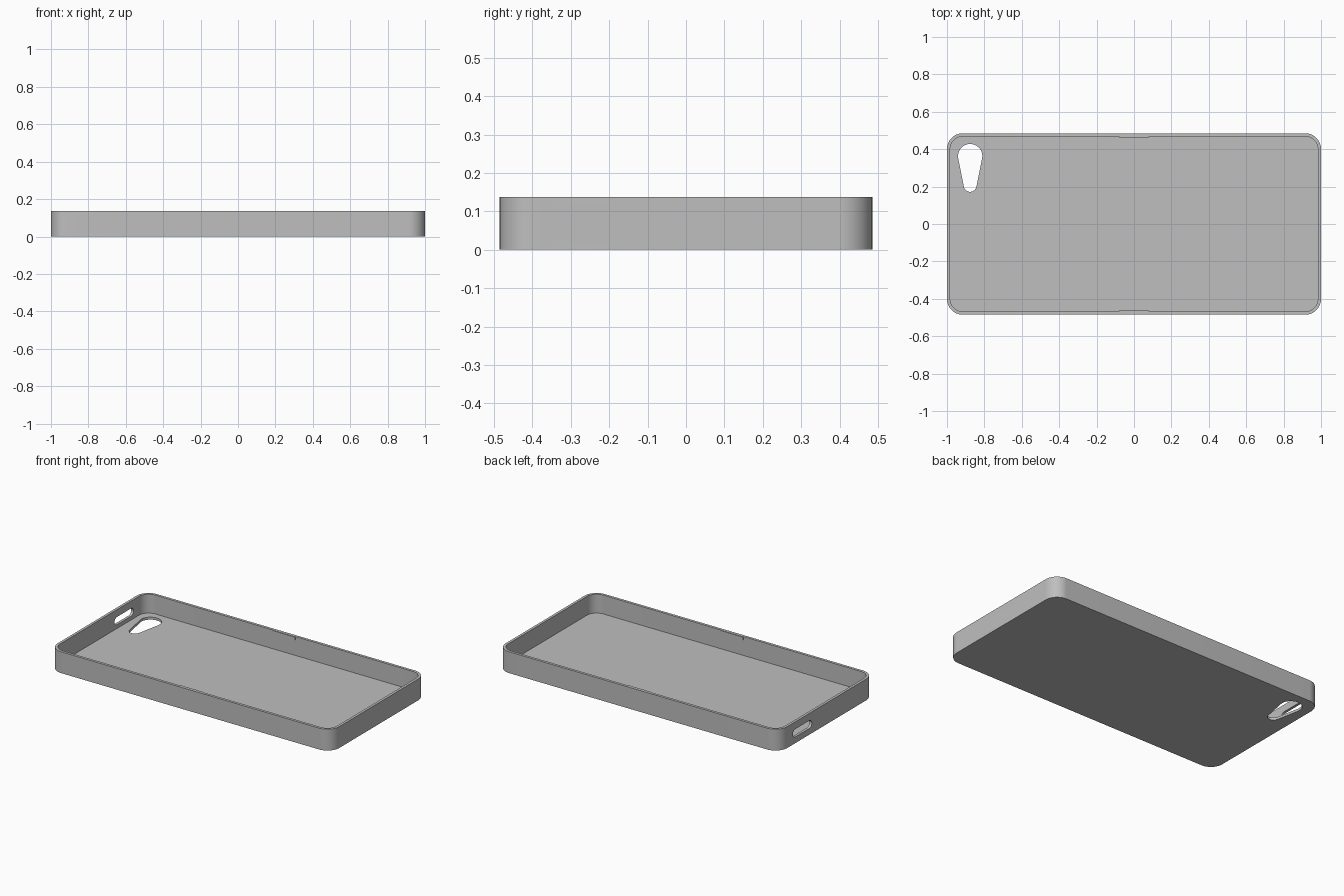
import bpy
import bmesh
from math import cos, sin, pi, asin
from mathutils import Matrix, Vector

cube = bpy.data.objects.get("Cube")
if cube:
    bpy.data.objects.remove(cube, do_unlink=True)

HALF_X, HALF_Y, HEIGHT = 1.0, 0.485, 0.137
WALL, FLOOR, RADIUS = 0.017, 0.016, 0.085
SLOT_Z, SLOT_R = 0.065, 0.025

grey = bpy.data.materials.new("case grey")
grey.use_nodes = True
colour = (0.52, 0.52, 0.52, 1)
grey.diffuse_color = colour
grey.node_tree.nodes["Principled BSDF"].inputs["Base Color"].default_value = colour


def arc(cx, cy, r, start, end, steps=16):
    angles = [start + (end - start) * i / steps for i in range(steps + 1)]
    return [(cx + r * cos(a), cy + r * sin(a)) for a in angles]


def rounded_rectangle(hx, hy, r):
    points = []
    for i, (sx, sy) in enumerate([(1, 1), (-1, 1), (-1, -1), (1, -1)]):
        points += arc(sx * (hx - r), sy * (hy - r), r, i * pi / 2, (i + 1) * pi / 2)
    return points


def slot(start, end):
    return (arc(end - SLOT_R, SLOT_Z, SLOT_R, -pi / 2, pi / 2)
            + arc(start + SLOT_R, SLOT_Z, SLOT_R, pi / 2, 3 * pi / 2))


def prism(name, outline, low, high, matrix=Matrix()):
    """Extrude a closed outline from low to high, then place it with the matrix."""
    bm = bmesh.new()
    face = bm.faces.new([bm.verts.new((x, y, low)) for x, y in outline])
    grown = bmesh.ops.extrude_face_region(bm, geom=[face])["geom"]
    bmesh.ops.translate(bm, vec=Vector((0, 0, high - low)),
                        verts=[v for v in grown if isinstance(v, bmesh.types.BMVert)])
    bm.transform(matrix)
    bmesh.ops.recalc_face_normals(bm, faces=bm.faces)
    mesh = bpy.data.meshes.new(name)
    bm.to_mesh(mesh)
    bm.free()
    mesh.materials.append(grey)
    obj = bpy.data.objects.new(name, mesh)
    bpy.context.collection.objects.link(obj)
    return obj


def cut(target, cutter):
    bpy.context.view_layer.objects.active = target
    mod = target.modifiers.new("cut", 'BOOLEAN')
    mod.operation = 'DIFFERENCE'
    mod.solver = 'EXACT'
    mod.object = cutter
    bpy.ops.object.modifier_apply(modifier=mod.name)
    bpy.data.objects.remove(cutter, do_unlink=True)


# Tray: rounded slab, hollowed from above
case = prism("phone_case", rounded_rectangle(HALF_X, HALF_Y, RADIUS), 0, HEIGHT)
cut(case, prism("hollow", rounded_rectangle(HALF_X - WALL, HALF_Y - WALL, RADIUS - WALL),
                FLOOR, HEIGHT + 0.1))

# Openings in the end walls: outline (y, z) pushed along x
along_x = Matrix(((0, 0, 1, 0), (1, 0, 0, 0), (0, 1, 0, 0), (0, 0, 0, 1)))
round_hole = arc(-0.308, SLOT_Z, 0.048, 0, 2 * pi, 40)[:-1]
for outline in (round_hole, slot(-0.103, 0.092), slot(0.152, 0.378)):
    cut(case, prism("port_cutter", outline, 0.9, 1.1, along_x))
cut(case, prism("end_slot_cutter", slot(0.152, 0.345), -1.1, -0.9, along_x))

# Button opening in the front wall: outline (x, z) pushed along y
along_y = Matrix(((1, 0, 0, 0), (0, 0, 1, 0), (0, 1, 0, 0), (0, 0, 0, 1)))
cut(case, prism("button_cutter", slot(-0.75, -0.38), -0.6, -0.4, along_y))

# Teardrop camera opening through the floor
cam_x, big_y, big_r, small_y, small_r = -0.876, 0.363, 0.065, 0.206, 0.034
tilt = asin((big_r - small_r) / (big_y - small_y))
teardrop = (arc(cam_x, big_y, big_r, -tilt, pi + tilt, 24)
            + arc(cam_x, small_y, small_r, pi + tilt, 2 * pi - tilt))
cut(case, prism("camera_cutter", teardrop, -0.1, 0.03))

# Smooth rounded corners with crisp edges
bpy.ops.object.select_all(action='DESELECT')
case.select_set(True)
bpy.context.view_layer.objects.active = case
bpy.ops.object.shade_smooth_by_angle(angle=pi / 6)

# Small retaining tabs at the middle of the long rims
for name, side in (("back_tab", 1), ("front_tab", -1)):
    inner, outer = side * (HALF_Y - WALL - 0.006), side * (HALF_Y - WALL + 0.004)
    outline = [(-0.08, inner), (0.08, inner), (0.08, outer), (-0.08, outer)]
    prism(name, outline, HEIGHT - 0.02, HEIGHT - 0.001)
